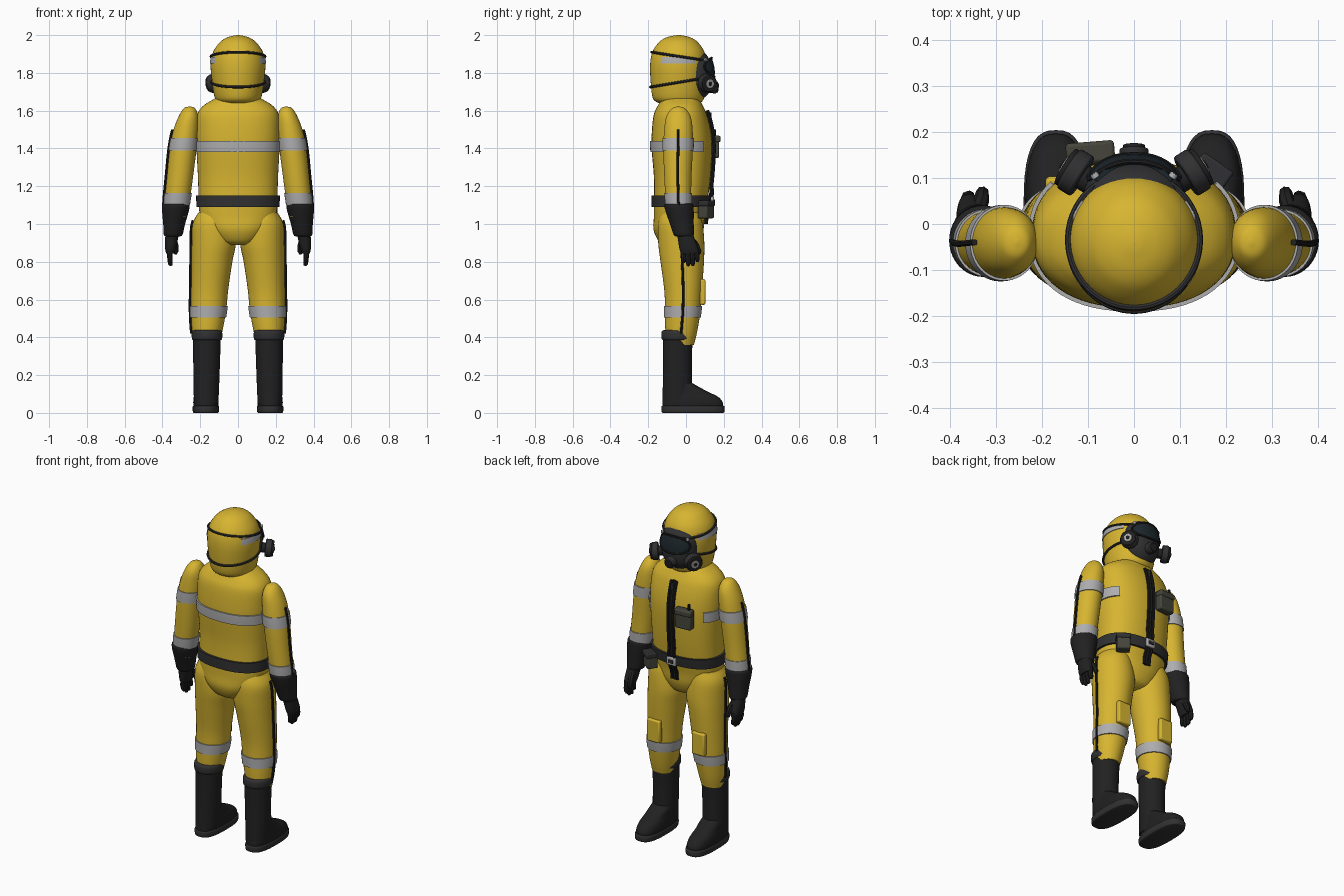
import bpy, bmesh, math
from mathutils import Vector

if "Cube" in bpy.data.objects:
    bpy.data.objects.remove(bpy.data.objects["Cube"])


def material(name, c):
    m = bpy.data.materials.new(name)
    m.diffuse_color = (*c, 1)
    m.use_nodes = True
    m.node_tree.nodes["Principled BSDF"].inputs["Base Color"].default_value = m.diffuse_color
    return m


YELLOW = material("suit_yellow", (0.68, 0.46, 0.03))
BLACK = material("rubber_black", (0.015, 0.015, 0.015))
DARK = material("strap_dark", (0.03, 0.03, 0.032))
SILVER = material("reflective", (0.42, 0.42, 0.43))
GLASS = material("visor_glass", (0.012, 0.02, 0.025))
OLIVE = material("pouch_olive", (0.06, 0.06, 0.045))


def finish(ob, mat, angle=40):
    ob.data.materials.append(mat)
    bpy.ops.object.select_all(action='DESELECT')
    ob.select_set(True)
    bpy.context.view_layer.objects.active = ob
    bpy.ops.object.shade_smooth_by_angle(angle=math.radians(angle))
    return ob


def dense(S, n=6):
    """Catmull-Rom resampling of (x, y, z, rx, ry) sections."""
    V = [Vector(s) for s in S]
    V = [V[0]] + V + [V[-1]]
    out = []
    for i in range(1, len(V) - 2):
        a, b, c, d = V[i - 1:i + 3]
        for k in range(n):
            t = k / n
            out.append(0.5 * (2 * b + (c - a) * t + (2 * a - 5 * b + 4 * c - d) * t * t
                              + (3 * b - a - 3 * c + d) * t ** 3))
    return out + [V[-2]]


def at(D, z):
    for a, b in zip(D, D[1:]):
        lo, hi = sorted((a[2], b[2]))
        if lo <= z <= hi and hi > lo:
            return a.lerp(b, (z - a[2]) / (b[2] - a[2]))
    return D[0] if abs(D[0][2] - z) < abs(D[-1][2] - z) else D[-1]


def on(s, ang, p, off=0):
    c, d = math.cos(ang), math.sin(ang)
    return Vector((s[0] + (s[3] + off) * math.copysign(abs(c) ** (2 / p), c),
                   s[1] + (s[4] + off) * math.copysign(abs(d) ** (2 / p), d), s[2]))


def mesh(name, rows, mat, closed=True, caps=True, angle=40):
    bm = bmesh.new()
    vs = [[bm.verts.new(v) for v in r] for r in rows]
    n = len(rows[0])
    for a, b in zip(vs, vs[1:]):
        for i in range(n if closed else n - 1):
            j = (i + 1) % n
            bm.faces.new((a[i], a[j], b[j], b[i]))
    if caps:
        bm.faces.new(vs[0])
        bm.faces.new(vs[-1])
    bmesh.ops.recalc_face_normals(bm, faces=bm.faces)
    me = bpy.data.meshes.new(name)
    bm.to_mesh(me)
    bm.free()
    ob = bpy.data.objects.new(name, me)
    bpy.context.collection.objects.link(ob)
    return finish(ob, mat, angle)


def loft(name, S, mat, p=2.0, n=40, smooth=6):
    D = dense(S, smooth)
    mesh(name, [[on(s, i * math.tau / n, p) for i in range(n)] for s in D], mat)
    return D


def band(name, D, z0, z1, mat, p=2.0, off=0.006, a0=0, a1=360, n=48):
    """Raised strip that follows a lofted body between two heights."""
    full = a1 - a0 >= 360
    angs = [math.radians(a0 + (a1 - a0) * i / (n if full else n - 1)) for i in range(n)]
    hs = [(z0, -0.004)] + [(z0 + (z1 - z0) * k / 4, off) for k in range(5)] + [(z1, -0.004)]
    mesh(name, [[on(at(D, z), a, p, o) for a in angs] for z, o in hs], mat, full, False)


def tube(name, pts, r, mat, closed=False, radii=None):
    cu = bpy.data.curves.new(name, 'CURVE')
    cu.dimensions = '3D'
    cu.bevel_depth, cu.bevel_resolution, cu.use_fill_caps = r, 2, True
    sp = cu.splines.new('POLY')
    sp.points.add(len(pts) - 1)
    for i, q in enumerate(pts):
        sp.points[i].co = (*q, 1)
        sp.points[i].radius = radii[i] if radii else 1
    sp.use_cyclic_u = closed
    ob = bpy.data.objects.new(name, cu)
    bpy.context.collection.objects.link(ob)
    bpy.ops.object.select_all(action='DESELECT')
    ob.select_set(True)
    bpy.context.view_layer.objects.active = ob
    bpy.ops.object.convert(target='MESH')
    return finish(bpy.context.object, mat)


def box(name, c, size, mat, bev=0.006, rot=(0, 0, 0)):
    bpy.ops.mesh.primitive_cube_add(size=1, location=c, rotation=rot)
    ob = bpy.context.object
    ob.name, ob.scale = name, size
    bpy.ops.object.transform_apply(location=False, rotation=False)
    m = ob.modifiers.new("bevel", 'BEVEL')
    m.width, m.segments = bev, 2
    return finish(ob, mat)


def disc(name, c, axis, r, d, mat):
    bpy.ops.mesh.primitive_cylinder_add(vertices=32, radius=r, depth=d, location=c)
    ob = bpy.context.object
    ob.name = name
    ob.rotation_euler = Vector(axis).to_track_quat('Z', 'Y').to_euler()
    m = ob.modifiers.new("bevel", 'BEVEL')
    m.width, m.segments = min(r, d) * 0.15, 2
    return finish(ob, mat)


# Torso and pelvis
TP = 2.3
T = loft("torso", [(0, -.04, .89, .06, .07), (0, -.04, .91, .11, .105), (0, -.04, .97, .165, .132),
                   (0, -.035, 1.04, .20, .135), (0, -.028, 1.12, .208, .142), (0, -.02, 1.25, .212, .15),
                   (0, -.022, 1.4, .22, .16), (0, -.025, 1.5, .222, .155), (0, -.03, 1.58, .215, .14),
                   (0, -.03, 1.625, .185, .12), (0, -.03, 1.66, .13, .10), (0, -.03, 1.68, .09, .08)],
         YELLOW, TP, 56)
band("belt", T, 1.09, 1.15, DARK, TP, .013)
band("chest_band", T, 1.38, 1.44, SILVER, TP, .008, 140, 400)

# Hood with reflective side patches and straps
H = loft("hood", [(0, -.035, 1.64, .10, .11), (0, -.04, 1.665, .122, .135), (0, -.04, 1.74, .136, .146),
                  (0, -.04, 1.84, .145, .15), (0, -.04, 1.91, .132, .138), (0, -.04, 1.96, .098, .105),
                  (0, -.04, 1.985, .063, .07), (0, -.04, 1.997, .025, .028), (0, -.04, 2.0, .003, .003)],
         YELLOW, 2, 48)
for a0 in (-38, 142):
    band("hood_band", H, 1.85, 1.885, SILVER, 2, .004, a0, a0 + 76, 20)
for name, zb, zf in (("upper_strap", 1.91, 1.865), ("lower_strap", 1.725, 1.775)):
    pts = []
    for i in range(64):
        a = i * math.tau / 64
        pts.append(on(at(H, (zb + zf) / 2 + (zf - zb) / 2 * math.sin(a)), a, 2, .004))
    tube(name, pts, .007, DARK, True)

# Breathing mask, visor, snout and filters
loft("mask", [(0, .04, 1.66, .02, .03), (0, .045, 1.675, .06, .06), (0, .05, 1.72, .095, .085),
              (0, .045, 1.79, .112, .095), (0, .04, 1.86, .105, .088), (0, .03, 1.905, .07, .07),
              (0, .02, 1.925, .02, .04)], DARK, 2.3)
V = dense([(0, .045, 1.77, .10, .10), (0, .045, 1.82, .106, .101), (0, .04, 1.885, .085, .09)])
band("visor", V, 1.785, 1.875, GLASS, 2.3, .006, 30, 150, 24)
rim = [on(at(V, 1.83 + .05 * math.sin(t)), math.radians(90 + 62 * math.cos(t)), 2.3, .005)
       for t in [i * math.tau / 40 for i in range(40)]]
tube("visor_rim", rim, .006, BLACK, True)
disc("snout", (0, .14, 1.725), (0, 1, -.15), .032, .05, DARK)
disc("snout_valve", (0, .163, 1.72), (0, 1, -.15), .024, .02, BLACK)
for s in (-1, 1):
    ax = Vector((s * .83, .52, -.1)).normalized()
    c = Vector((s * .127, .112, 1.745))
    disc("filter_neck", c - ax * .035, ax, .028, .06, BLACK)
    disc("filter_body", c, ax, .05, .036, DARK)
    disc("filter_rim", c + ax * .014, ax, .045, .028, BLACK)
    disc("filter_cap", c + ax * .024, ax, .024, .016, SILVER)
    disc("filter_hub", c + ax * .03, ax, .01, .012, BLACK)
    disc("mask_clip", (s * .085, .105, 1.87), (s * .6, .8, 0), .009, .012, SILVER)

# Front zip, buckle, radio and belt pouch
front = lambda z, o: (at(T, z)[1] + at(T, z)[4] + o)
zs = [1.0 + .6 * i / 24 for i in range(25)]
for x, r, o in ((-.018, .008, .012), (.018, .008, .012), (0, .011, .006)):
    tube("zip", [(x, front(z, o + (.008 if 1.06 < z < 1.18 else 0)), z) for z in zs], r, BLACK)
box("zip_pull", (0, front(1.57, .016), 1.57), (.018, .012, .04), DARK, .003)
box("buckle", (0, front(1.12, .026), 1.12), (.06, .016, .05), SILVER)
box("buckle_bar", (0, front(1.12, .035), 1.12), (.034, .008, .02), DARK, .003)
box("radio", (-.095, .15, 1.405), (.1, .045, .11), OLIVE, .008, (0, 0, .08))
box("radio_flap", (-.095, .155, 1.45), (.106, .048, .035), OLIVE, .008, (0, 0, .08))
tube("radio_antenna", [(-.125, .15, 1.45), (-.125, .15, 1.5)], .008, BLACK)
box("belt_pouch", (.165, .105, 1.075), (.075, .06, .09), OLIVE, .008, (0, 0, -.6))
box("belt_pouch_flap", (.167, .108, 1.11), (.08, .064, .03), DARK, .006, (0, 0, -.6))

for s in (-1, 1):
    # Arm with bands and piping
    A = loft("arm", [(s * .255, -.04, 1.622, .004, .005), (s * .257, -.04, 1.612, .03, .035),
                     (s * .262, -.04, 1.57, .052, .064), (s * .275, -.04, 1.5, .066, .075),
                     (s * .29, -.042, 1.4, .071, .078), (s * .307, -.043, 1.25, .069, .072),
                     (s * .322, -.04, 1.12, .066, .067), (s * .33, -.035, 1.04, .06, .062)], YELLOW)
    for z in (1.39, 1.1):
        band("arm_band", A, z, z + .065, SILVER, 2, .005)
    out = 0 if s > 0 else math.pi
    tube("arm_piping", [on(at(A, z), out, 2, .006) for z in [1.08 + .42 * i / 16 for i in range(17)]], .007, BLACK)
    # Glove: cuff, palm, fingers, thumb
    loft("glove_cuff", [(s * .328, -.038, 1.108, .06, .066), (s * .328, -.038, 1.102, .072, .077),
                        (s * .331, -.034, 1.07, .071, .075), (s * .338, -.022, 1.0, .058, .063),
                        (s * .343, -.012, .945, .05, .054), (s * .344, -.01, .935, .04, .044)], BLACK)
    loft("palm", [(s * .346, -.01, .96, .036, .042), (s * .352, .002, .92, .034, .045),
                  (s * .358, .015, .87, .028, .05), (s * .36, .02, .845, .02, .046)], BLACK, 2.4, 24, 4)
    for k, tip in enumerate((.80, .78, .778, .795)):
        y = .054 - .024 * k
        tube("finger", [(s * .358, y, .87), (s * .362, y + .004, .83), (s * .358, y + .006, tip + .012),
                        (s * .354, y + .006, tip)], .014, BLACK, False, [1, 1, .9, .5])
    tube("thumb", [(s * .342, .02, .925), (s * .332, .052, .89), (s * .33, .068, .855), (s * .332, .07, .84)],
         .017, BLACK, False, [1, 1, .85, .45])
    # Leg with band, piping and knee pad
    L = loft("leg", [(s * .125, -.03, 1.06, .085, .10), (s * .13, -.03, 1.0, .11, .118),
                     (s * .128, -.025, .9, .117, .122), (s * .138, -.02, .8, .108, .115),
                     (s * .15, -.015, .65, .098, .10), (s * .156, -.017, .54, .093, .094),
                     (s * .163, -.025, .43, .08, .084), (s * .166, -.028, .36, .066, .07)], YELLOW)
    band("leg_band", L, .505, .565, SILVER, 2, .006)
    tube("leg_piping", [on(at(L, z), out, 2, .005) for z in [.42 + .6 * i / 20 for i in range(21)]], .007, BLACK)
    box("knee_pad", (s * .15, .088, .64), (.085, .03, .135), YELLOW, .008)
    # Boot: shaft, cuff, foot, sole
    B = loft("boot_shaft", [(s * .168, -.045, .05, .064, .08), (s * .168, -.045, .14, .068, .078),
                            (s * .166, -.045, .28, .071, .076), (s * .164, -.042, .425, .074, .079)], BLACK)
    loft("boot_cuff", [(s * .164, -.042, .385, .07, .075), (s * .164, -.042, .392, .08, .087),
                       (s * .164, -.042, .43, .08, .087), (s * .164, -.042, .438, .07, .075)], DARK, 2, 40, 3)
    loft("boot_foot", [(s * .17, .035, .025, .064, .16), (s * .17, .035, .055, .067, .16),
                       (s * .17, .025, .085, .064, .145), (s * .17, .002, .11, .06, .118),
                       (s * .168, -.022, .135, .06, .095), (s * .168, -.04, .16, .056, .07)], BLACK, 2.6)
    loft("boot_sole", [(s * .17, .037, 0, .064, .16), (s * .17, .037, .006, .069, .166),
                       (s * .17, .037, .032, .07, .167), (s * .17, .037, .038, .065, .162)], DARK, 2.7, 40, 3)
